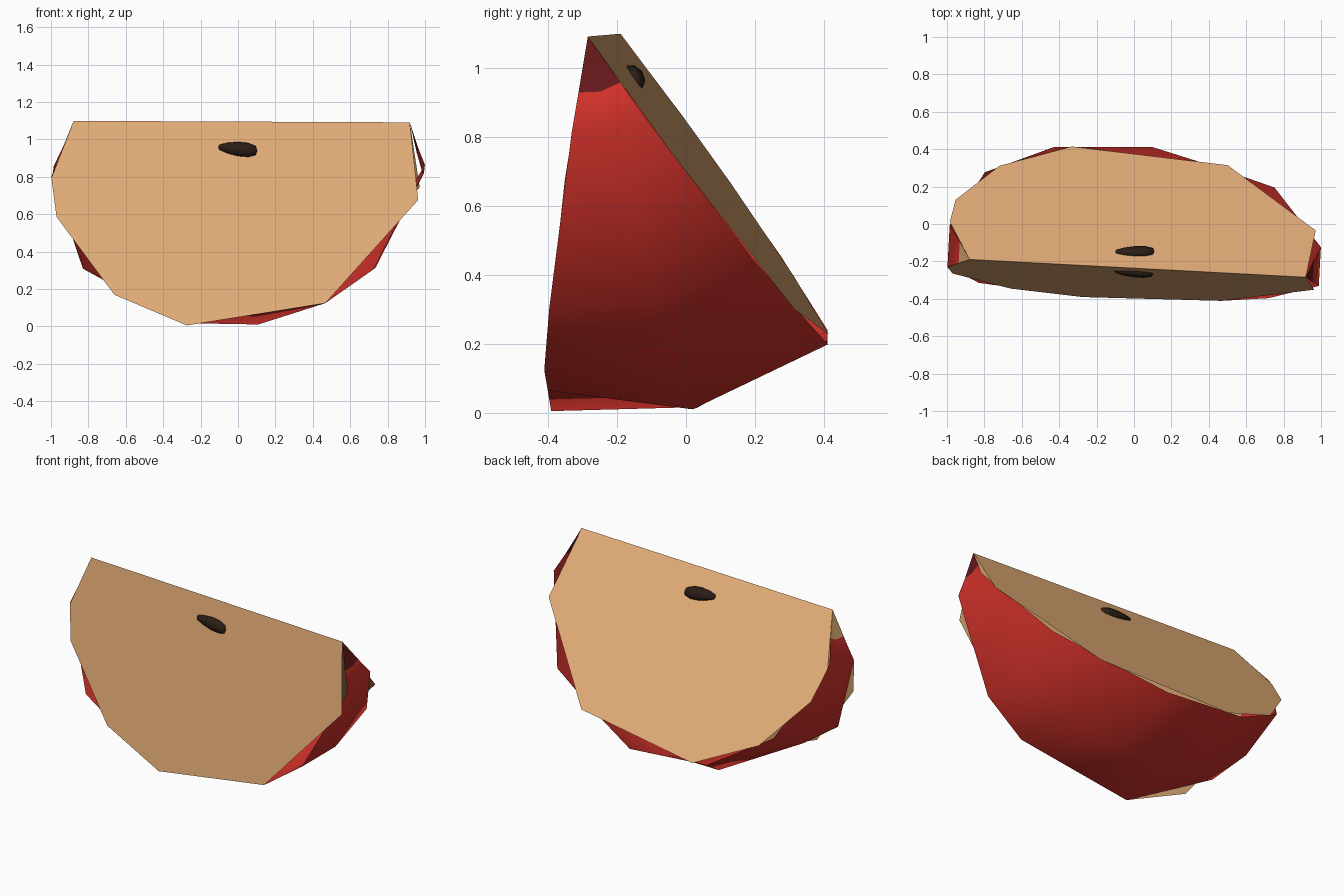
import bpy, bmesh, math
from mathutils import Vector, Matrix

if "Cube" in bpy.data.objects:
    bpy.data.objects.remove(bpy.data.objects["Cube"])

# Slice frame: the core axis runs along x, slightly turned, at the top edge
TURN = Matrix.Rotation(-0.0528, 3, 'Z') @ Matrix.Rotation(0.0045, 3, 'Y')
ORIGIN = Vector((0, -0.236, 1.095))
FRONT, MID, BACK = (math.radians(a) for a in (-8.8, 13.5, 36.0))


def place(t, r, a):
    """Point at t along the core, r away from it, at angle a."""
    return ORIGIN + TURN @ Vector((t, r * math.sin(a), -r * math.cos(a)))


def material(name, col):
    m = bpy.data.materials.new(name)
    m.diffuse_color = (*col, 1)
    m.use_nodes = True
    m.node_tree.nodes["Principled BSDF"].inputs["Base Color"].default_value = m.diffuse_color
    return m


red = material("red skin", (0.67, 0.032, 0.024))
dark = material("dark red hollow", (0.130, 0.009, 0.010))
tan = material("tan flesh", (0.80, 0.435, 0.193))
brown = material("dark brown seed", (0.024, 0.013, 0.008))


def finish(name, bm, mats):
    me = bpy.data.meshes.new(name)
    bm.to_mesh(me)
    bm.free()
    for m in mats:
        me.materials.append(m)
    ob = bpy.data.objects.new(name, me)
    bpy.context.collection.objects.link(ob)
    return ob


# Skin: profiles swept in two steps around the core, with coloured end caps
start = [(0.92, 0), (0.959, 0.164), (0.993, 0.28), (0.73, 0.80)]
end = [(-0.82, 0.80), (-0.995, 0.30), (-0.937, 0.16), (-0.88, 0)]
front = start + [(0.48, 0.98), (0.11, 1.042), (-0.26, 1.104)] + end
mid = start + [(0.48, 0.98), (0.10, 1.115), (-0.26, 1.11)] + end
back = start + [(0.42, 0.954), (0.07, 1.108), (-0.46, 1.06)] + end
bm = bmesh.new()
rows = [[bm.verts.new(place(t, r, a)) for t, r in profile]
        for a, profile in ((FRONT, front), (MID, mid), (BACK, back))]
last = len(front) - 2
for ra, rb in zip(rows, rows[1:]):
    for i in range(last + 1):
        f = bm.faces.new((ra[i], ra[i + 1], rb[i + 1], rb[i]))
        f.material_index = 1 if i == 0 else 2 if i == last else 0
bmesh.ops.remove_doubles(bm, verts=bm.verts, dist=0.0005)
inside = place(0, 0.5, MID)
for f in bm.faces:
    f.normal_update()
    f.smooth = True
    if f.normal.dot(f.calc_center_median() - inside) < 0:
        f.normal_flip()
finish("skin", bm, (red, dark, tan))

# Two flat cut faces
front_cut = [(0.92, 0), (0.97, 0.42), (0.48, 0.98), (-0.26, 1.104),
             (-0.65, 0.94), (-0.965, 0.52), (-0.995, 0.31), (-0.88, 0)]
back_cut = [(0.92, 0), (0.961, 0.43), (0.475, 0.98), (-0.363, 1.075),
            (-0.745, 0.864), (-0.97, 0.535), (-0.995, 0.33), (-0.88, 0)]
for name, a, cut in (("front_cut", FRONT, front_cut), ("back_cut", BACK, back_cut)):
    bm = bmesh.new()
    f = bm.faces.new([bm.verts.new(place(t, r, a)) for t, r in cut])
    f.normal_update()
    if f.normal.dot(f.calc_center_median() - inside) < 0:
        f.normal_flip()
    finish(name, bm, (tan,))

# Teardrop seeds half sunk in each cut face
for name, a in (("front_seed", FRONT), ("back_seed", BACK)):
    bm = bmesh.new()
    bmesh.ops.create_uvsphere(bm, u_segments=8, v_segments=6, radius=1)
    for v in bm.verts:
        along = max(-0.93, min(0.93, v.co.z))
        width = 0.85 + 0.25 * along
        t = 0.112 * along
        r = 0.148 + 0.010 * along + 0.045 * width * v.co.x
        off = 0.031 * width * v.co.y
        normal = TURN @ Vector((0, math.cos(a), math.sin(a)))
        v.co = place(t, r, a) + normal * off
    bmesh.ops.recalc_face_normals(bm, faces=bm.faces)
    for f in bm.faces:
        f.smooth = True
    finish(name, bm, (brown,))
